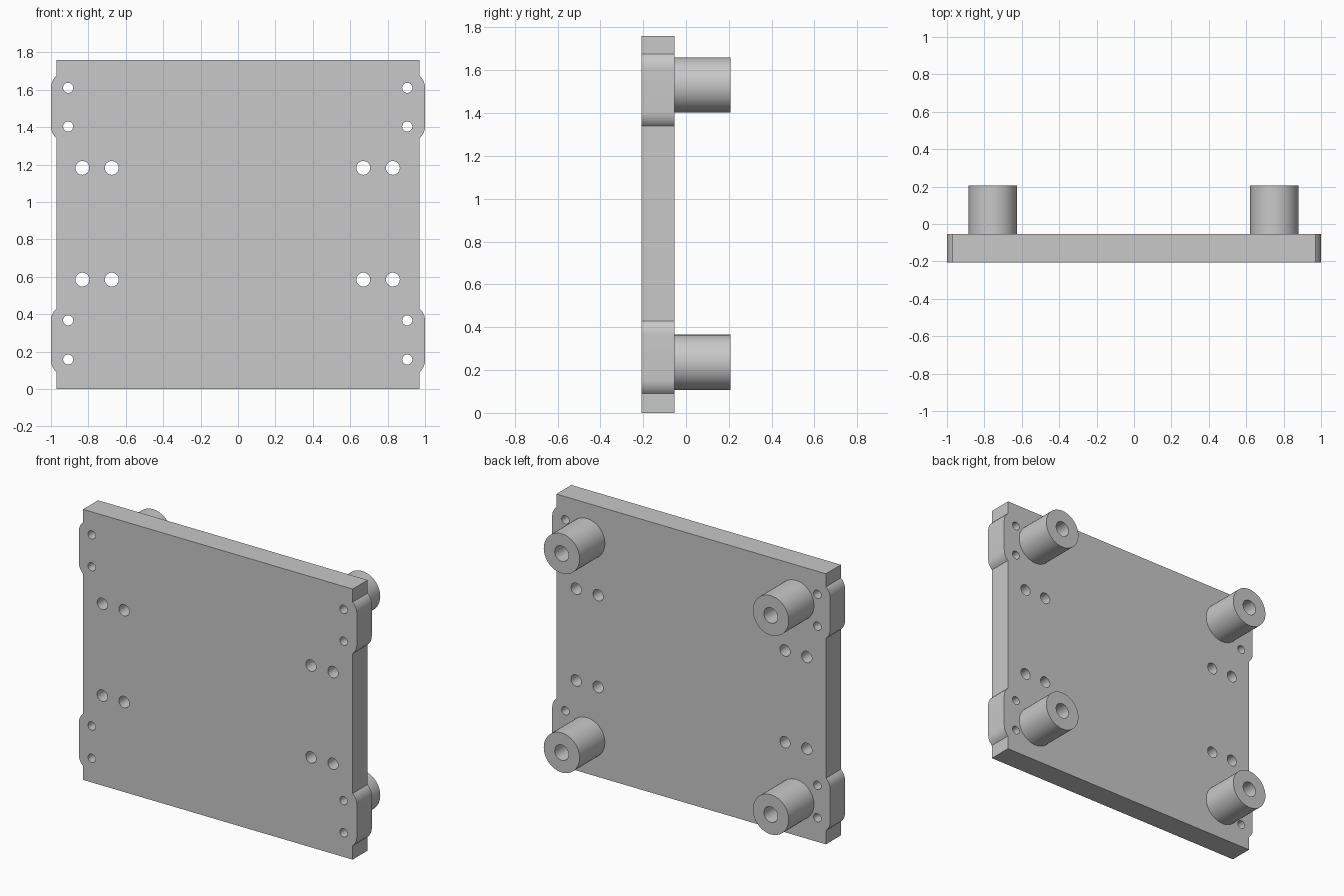
import bpy, bmesh
from math import sin, cos, pi, asin
from mathutils import Matrix, Vector

cube = bpy.data.objects.get("Cube")
if cube:
    bpy.data.objects.remove(cube, do_unlink=True)

FRONT, FACE, BACK = -0.207, -0.053, 0.207   # plate front, plate rear, boss ends
HALF_W, HEIGHT = 0.97, 1.76
TAB_R, TAB_X = 0.085, 1.0

grey = bpy.data.materials.new("light grey")
grey.use_nodes = True
colour = (0.58, 0.58, 0.58, 1)
grey.diffuse_color = colour
grey.node_tree.nodes["Principled BSDF"].inputs["Base Color"].default_value = colour


def make_object(name, bm):
    bmesh.ops.recalc_face_normals(bm, faces=bm.faces)
    mesh = bpy.data.meshes.new(name)
    bm.to_mesh(mesh)
    bm.free()
    obj = bpy.data.objects.new(name, mesh)
    bpy.context.collection.objects.link(obj)
    mesh.materials.append(grey)
    return obj


def smooth(obj):
    bpy.ops.object.select_all(action="DESELECT")
    obj.select_set(True)
    bpy.context.view_layer.objects.active = obj
    bpy.ops.object.shade_smooth_by_angle(angle=pi / 6)


def tab(low, high):
    """Right edge outline of one ear, its corners rounded into the plate edge."""
    sweep = asin(1) - asin((TAB_R - (TAB_X - HALF_W)) / TAB_R)
    rise = TAB_R * sin(sweep)
    angles = [sweep * i / 8 for i in range(9)]
    centre = TAB_X - TAB_R
    lower = [(centre + TAB_R * cos(a), low + rise - TAB_R * sin(a)) for a in reversed(angles)]
    upper = [(centre + TAB_R * cos(a), high - rise + TAB_R * sin(a)) for a in angles]
    return lower + upper


# Plate with two ears on each side
right_edge = [(HALF_W, 0)] + tab(0.09, 0.43) + tab(1.34, 1.675) + [(HALF_W, HEIGHT)]
outline = right_edge + [(-x, z) for x, z in reversed(right_edge)]
bm = bmesh.new()
face = bm.faces.new([bm.verts.new((x, FRONT, z)) for x, z in outline])
extruded = bmesh.ops.extrude_face_region(bm, geom=[face])["geom"]
bmesh.ops.translate(bm, vec=(0, FACE - FRONT, 0),
                    verts=[v for v in extruded if isinstance(v, bmesh.types.BMVert)])
plate = make_object("mounting_plate", bm)

# Drilled holes: small ones in the ears, larger pairs further in
holes = [(x, z, 0.027) for x in (-0.908, 0.905) for z in (0.157, 0.367, 1.403, 1.61)]
holes += [(x, z, 0.037) for x in (-0.832, -0.675, 0.67, 0.828) for z in (0.585, 1.182)]
bm = bmesh.new()
for x, z, r in holes:
    bmesh.ops.create_cone(
        bm, cap_ends=True, segments=32, radius1=r, radius2=r, depth=0.4,
        matrix=Matrix.Translation((x, (FRONT + FACE) / 2, z)) @ Matrix.Rotation(pi / 2, 4, "X"))
cutter = make_object("hole_cutter", bm)
cutter.hide_render = True
drill = plate.modifiers.new("holes", "BOOLEAN")
drill.operation = "DIFFERENCE"
drill.solver = "EXACT"
drill.object = cutter
bpy.context.view_layer.objects.active = plate
bpy.ops.object.modifier_apply(modifier=drill.name)
bpy.data.objects.remove(cutter, do_unlink=True)
smooth(plate)

# Hollow round standoffs, lathed about the y direction
OUTER, BORE = 0.129, 0.05
profile = [(OUTER, FACE), (OUTER, BACK), (BORE, BACK), (BORE, FACE)]
for side, x in (("right", -0.755), ("left", 0.75)):
    for level, z in (("lower", 0.236), ("upper", 1.531)):
        bm = bmesh.new()
        verts = [bm.verts.new((r, y, 0)) for r, y in profile]
        edges = [bm.edges.new((verts[i], verts[i + 1])) for i in range(3)]
        bmesh.ops.spin(bm, geom=verts + edges, cent=(0, 0, 0), axis=(0, 1, 0),
                       angle=2 * pi, steps=48)
        bmesh.ops.remove_doubles(bm, verts=bm.verts, dist=0.0001)
        bmesh.ops.translate(bm, verts=bm.verts, vec=Vector((x, 0, z)))
        # Point the walls outward by their place on the ring
        boss = make_object(f"{level}_{side}_standoff", bm)
        mesh = boss.data
        rim = next(p for p in mesh.polygons if abs(p.normal.y) > 0.9)
        if rim.normal.y < 0:
            mesh.flip_normals()
        smooth(boss)
